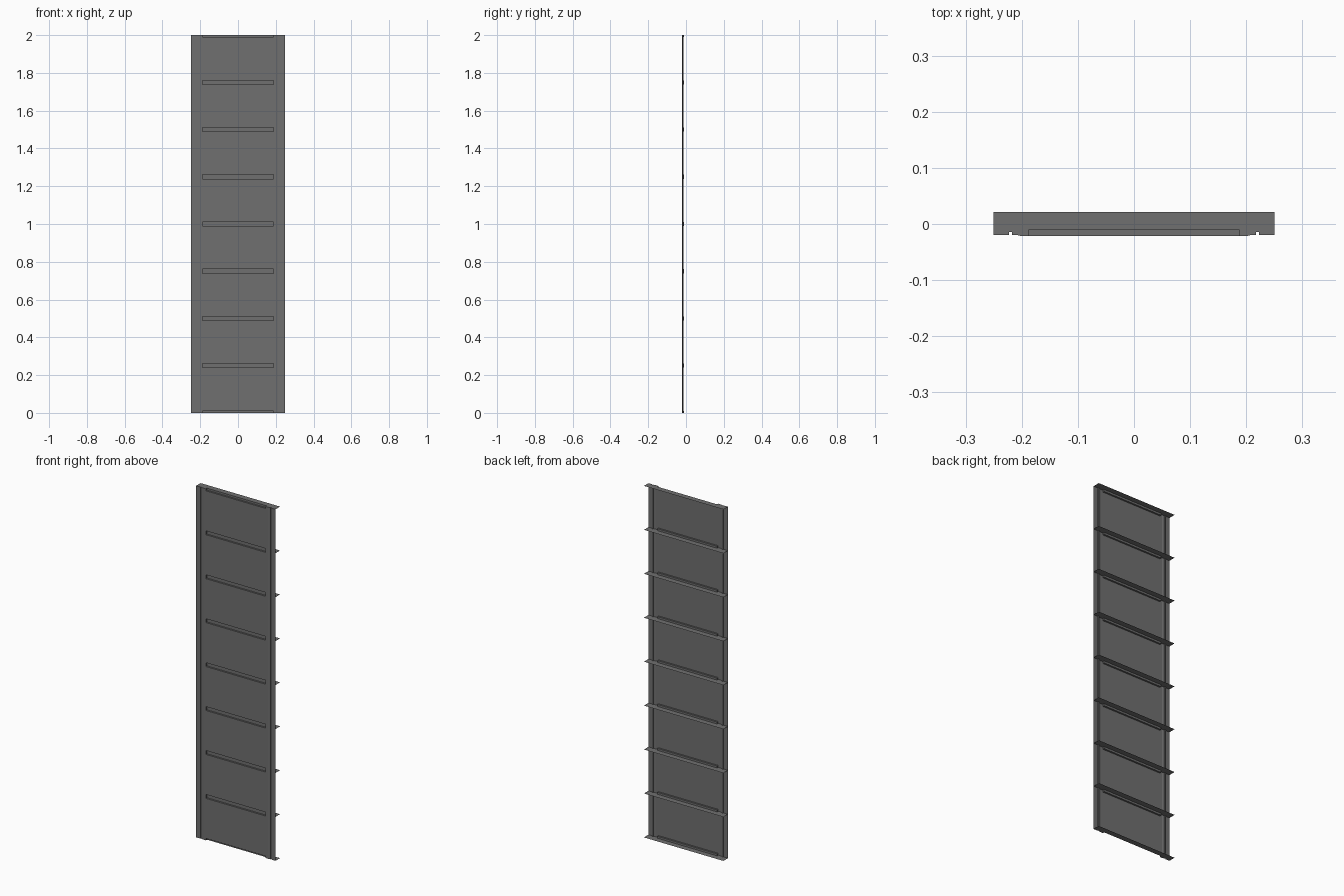
import bpy

if "Cube" in bpy.data.objects:
    bpy.data.objects.remove(bpy.data.objects["Cube"])

W = 0.188                   # half width of the pressed slots
FACE, FLOOR, BACK = -0.021, -0.011, 0.021
H = 0.011                   # half height of a slot
LEVELS = [i * 0.25 for i in range(9)]

# half of the folded sheet cross-section (x, y), outer edge to slot end
EDGE = [(0.25, -0.0195), (0.223, -0.0195), (0.223, -0.014), (0.217, -0.014),
        (0.217, -0.0195), (0.209, -0.0195), (0.203, FACE), (W, FACE)]

# dark grey sheet metal
dark = bpy.data.materials.new("dark_metal")
dark.diffuse_color = (0.16, 0.16, 0.16, 1)
dark.use_nodes = True
dark.node_tree.nodes["Principled BSDF"].inputs["Base Color"].default_value = dark.diffuse_color


def make(name, polys):
    verts, faces = [], []
    for p in polys:
        faces.append(list(range(len(verts), len(verts) + len(p))))
        verts += p
    me = bpy.data.meshes.new(name)
    me.from_pydata(verts, [], faces)
    me.update()
    me.materials.append(dark)
    ob = bpy.data.objects.new(name, me)
    bpy.context.collection.objects.link(ob)
    return ob


# folded side strips with a long vertical groove
for name, s in (("left_edge_strip", -1), ("right_edge_strip", 1)):
    polys = []
    for (x0, y0), (x1, y1) in zip(EDGE, EDGE[1:]):
        q = [(s * x0, y0, 0), (s * x0, y0, 2), (s * x1, y1, 2), (s * x1, y1, 0)]
        polys.append(q if s > 0 else q[::-1])
    make(name, polys)

# centre panel: vertical profile stepping back into each slot
prof = []
for z in LEVELS:
    lo, hi = max(z - H, 0), min(z + H, 2)
    if z > 0:
        prof += [(FACE, lo)]
    prof += [(FLOOR, lo), (FLOOR, hi)]
    if z < 2:
        prof += [(FACE, hi)]
polys = [[(-W, y0, z0), (W, y0, z0), (W, y1, z1), (-W, y1, z1)]
         for (y0, z0), (y1, z1) in zip(prof, prof[1:])]
# end walls of the slots
for z in LEVELS:
    lo, hi = max(z - H, 0), min(z + H, 2)
    for s in (-1, 1):
        q = [(s * W, FACE, lo), (s * W, FACE, hi), (s * W, FLOOR, hi), (s * W, FLOOR, lo)]
        polys.append(q if s > 0 else q[::-1])
make("slotted_panel", polys)

# thin horizontal fins behind every slot, following the sheet outline
outline = EDGE + [(W, FLOOR)]
front = [(-x, y) for x, y in outline] + outline[::-1]
for i, z in enumerate(LEVELS):
    make(f"back_fin_{i}", [[(x, y, z) for x, y in front] + [(0.25, BACK, z), (-0.25, BACK, z)]])
